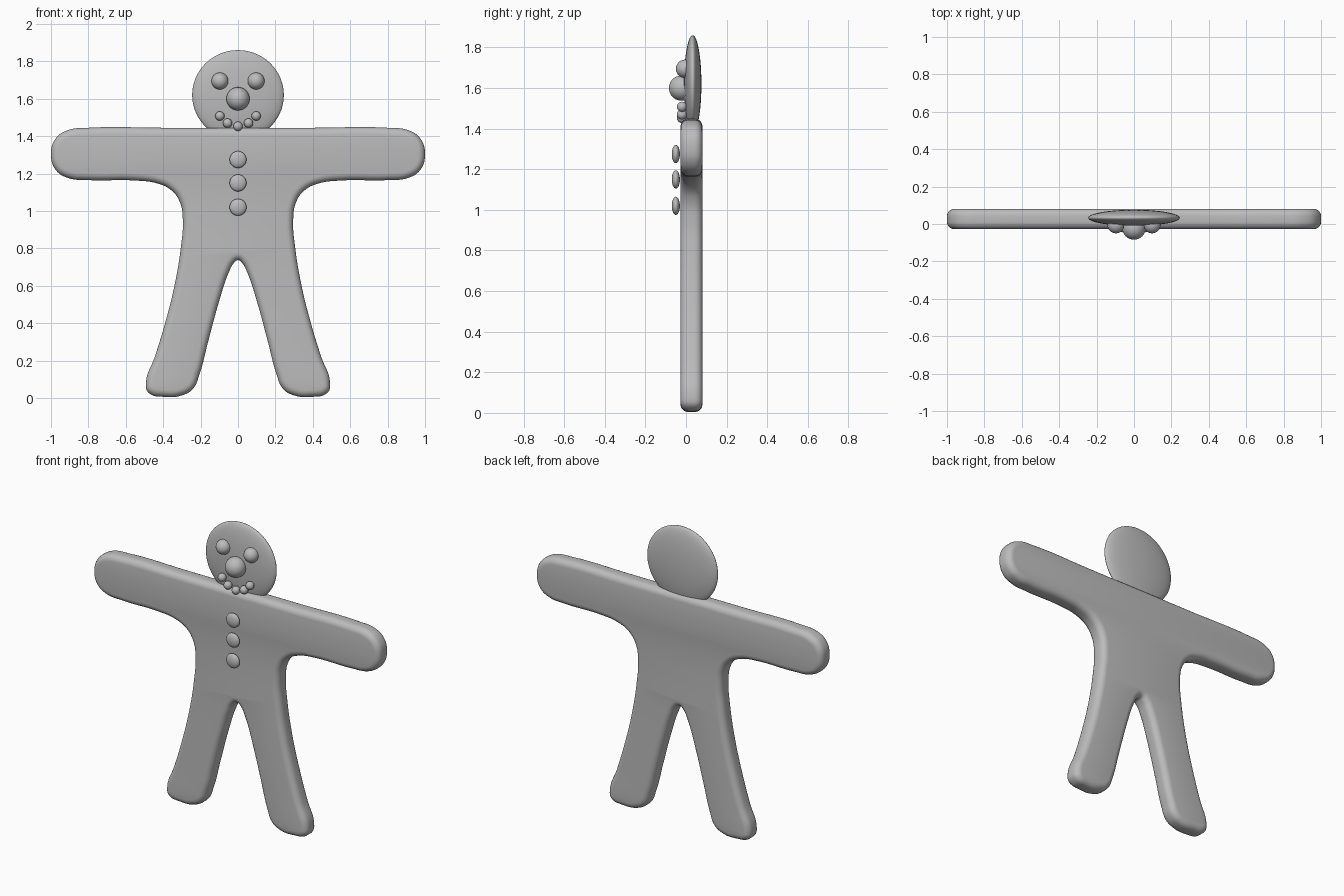
import bpy, bmesh, math

if "Cube" in bpy.data.objects:
    bpy.data.objects.remove(bpy.data.objects["Cube"])

grey = bpy.data.materials.new("plain grey")
grey.diffuse_color = (0.5, 0.5, 0.5, 1)
grey.use_nodes = True
grey.node_tree.nodes["Principled BSDF"].inputs["Base Color"].default_value = grey.diffuse_color


def ball(name, loc, radii, seg=32, rings=20):
    """Smooth ellipsoid."""
    bpy.ops.mesh.primitive_uv_sphere_add(segments=seg, ring_count=rings, radius=1, location=loc)
    ob = bpy.context.object
    ob.name = name
    ob.scale = radii
    bpy.ops.object.transform_apply(location=False, rotation=False, scale=True)
    bpy.ops.object.shade_smooth()
    ob.data.materials.append(grey)
    return ob


# Body: half outline (x, z) from neck over arm and leg to crotch, mirrored
half = [(0.4, 1.445), (0.8, 1.445), (0.91, 1.432), (0.975, 1.388), (1.0, 1.305),
        (0.975, 1.22), (0.91, 1.177), (0.8, 1.165), (0.55, 1.163), (0.43, 1.147),
        (0.355, 1.11), (0.31, 1.045), (0.295, 0.95), (0.305, 0.81), (0.34, 0.6),
        (0.39, 0.4), (0.445, 0.22), (0.492, 0.085), (0.48, 0.03), (0.39, 0.006),
        (0.30, 0.014), (0.24, 0.05), (0.205, 0.13), (0.16, 0.3), (0.10, 0.52),
        (0.05, 0.67), (0.022, 0.722)]
outline = [(0, 1.445)] + half + [(0, 0.737)] + [(-x, z) for x, z in reversed(half)]

cu = bpy.data.curves.new("body", 'CURVE')
cu.dimensions = '2D'
cu.fill_mode = 'BOTH'
sp = cu.splines.new('BEZIER')
sp.bezier_points.add(len(outline) - 1)
for p, (x, z) in zip(sp.bezier_points, outline):
    p.co = (x, z, 0)
    p.handle_left_type = p.handle_right_type = 'AUTO'
sp.use_cyclic_u = True
sp.resolution_u = 6
round_r = 0.038
cu.bevel_depth = round_r
cu.bevel_resolution = 4
cu.offset = -round_r
cu.extrude = 0.054 - round_r
body = bpy.data.objects.new("body", cu)
bpy.context.collection.objects.link(body)
body.rotation_euler = (math.pi / 2, 0, 0)
body.location = (0, 0.027, 0)
bpy.ops.object.select_all(action='DESELECT')
body.select_set(True)
bpy.context.view_layer.objects.active = body
bpy.ops.object.convert(target='MESH')
body = bpy.context.object
bm = bmesh.new()
bm.from_mesh(body.data)
bmesh.ops.remove_doubles(bm, verts=bm.verts, dist=0.0005)
bmesh.ops.recalc_face_normals(bm, faces=bm.faces)
bm.to_mesh(body.data)
bm.free()
body.data.materials.clear()
body.data.materials.append(grey)
bpy.ops.object.shade_smooth_by_angle(angle=math.radians(40))

# Flat lens-shaped head
ball("head", (0, 0.033, 1.62), (0.245, 0.043, 0.24), 64, 40)

# Face
ball("nose", (0, -0.022, 1.60), (0.062, 0.062, 0.062))
for s in (-1, 1):
    ball("eye", (s * 0.097, -0.005, 1.695), (0.045, 0.045, 0.045))
for x, z in [(-0.097, 1.508), (-0.056, 1.47), (0, 1.453), (0.056, 1.47), (0.097, 1.508)]:
    ball("mouth_bead", (x, -0.02, z), (0.025, 0.025, 0.025), 20, 12)

# Flattened buttons down the chest
for z in (1.275, 1.15, 1.02):
    ball("button", (0, -0.05, z), (0.045, 0.02, 0.045))
